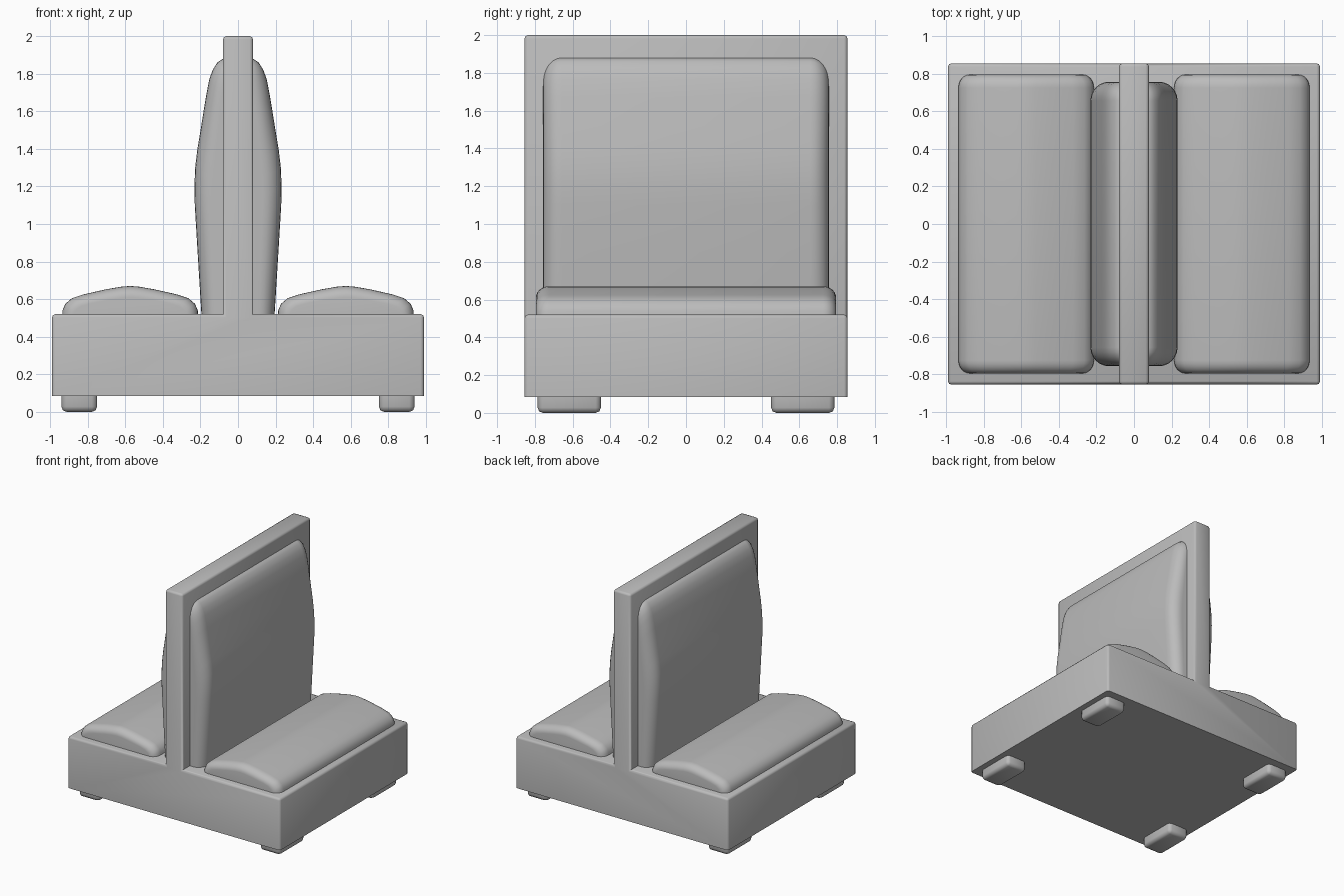
import bpy, bmesh, math
from mathutils import Vector

cube = bpy.data.objects.get("Cube")
if cube:
    bpy.data.objects.remove(cube, do_unlink=True)

GREY = (0.5, 0.5, 0.5, 1)
fabric = bpy.data.materials.new("plain grey")
fabric.use_nodes = True
fabric.diffuse_color = GREY
fabric.node_tree.nodes["Principled BSDF"].inputs["Base Color"].default_value = GREY


def finish(bm, name, angle):
    """Turn a bmesh into a smooth shaded object."""
    bmesh.ops.recalc_face_normals(bm, faces=bm.faces)
    mesh = bpy.data.meshes.new(name)
    bm.to_mesh(mesh)
    bm.free()
    mesh.materials.append(fabric)
    obj = bpy.data.objects.new(name, mesh)
    bpy.context.collection.objects.link(obj)
    bpy.ops.object.select_all(action='DESELECT')
    obj.select_set(True)
    bpy.context.view_layer.objects.active = obj
    bpy.ops.object.shade_smooth_by_angle(angle=math.radians(angle))
    return obj


def loft(bm, rings):
    """Join rings of points with quads and cap both ends."""
    loops = [[bm.verts.new(p) for p in ring] for ring in rings]
    n = len(loops[0])
    for a, b in zip(loops, loops[1:]):
        for i in range(n):
            j = (i + 1) % n
            bm.faces.new((a[i], a[j], b[j], b[i]))
    bm.faces.new(loops[0])
    bm.faces.new(loops[-1])


def cushion(name, profile, side, half_len, pivot, inset, end_r, steps=6):
    """Sweep an x-z profile along y, shrinking it towards pivot at the ends."""
    px, pz = pivot
    wide = max(abs(x - px) for x, z in profile)
    tall = max(abs(z - pz) for x, z in profile)
    ends = []
    for k in range(steps + 1):
        t = math.pi / 2 * k / steps
        sx = 1 - inset[0] * (1 - math.sin(t)) / wide
        sz = 1 - inset[1] * (1 - math.sin(t)) / tall
        y = half_len - end_r + end_r * math.cos(t)
        ends.append((y, sx, sz))

    def ring(y, sx, sz):
        return [(side * (px + (x - px) * sx), y, pz + (z - pz) * sz)
                for x, z in profile]

    rings = [ring(*e) for e in ends]
    rings += [ring(-y, sx, sz) for y, sx, sz in reversed(ends)]
    bm = bmesh.new()
    loft(bm, rings)
    return finish(bm, name, 50)


# Base and divider: one upside-down T, with every outer edge but the bottom bevelled
W, D, T = 0.99, 0.855, 0.08
half = [(W, 0.085), (W, 0.52), (T, 0.52), (T, 2.0)]
outline = half + [(-x, z) for x, z in reversed(half)]
bm = bmesh.new()
loft(bm, [[(x, y, z) for x, z in outline] for y in (-D, D)])
bmesh.ops.recalc_face_normals(bm, faces=bm.faces)


def bevelled(edge):
    a, b = (v.co for v in edge.verts)
    bottom = max(a.z, b.z) < 0.1
    inner = abs(a.x) < 0.1 and abs(b.x) < 0.1 and max(a.z, b.z) < 0.6
    return not (bottom or inner)


bmesh.ops.bevel(bm, geom=[e for e in bm.edges if bevelled(e)], offset=0.018,
                segments=2, profile=0.5, affect='EDGES', clamp_overlap=True)
finish(bm, "base_and_divider", 50)

# Cushion profiles on the +x side
seat_half = [(0.362, 0.47), (0.36, 0.54), (0.345, 0.575), (0.31, 0.605),
             (0.25, 0.625), (0.13, 0.652), (0.05, 0.666)]
seat_mid = 0.574
seat = ([(seat_mid + x, z) for x, z in seat_half] + [(seat_mid, 0.67)]
        + [(seat_mid - x, z) for x, z in reversed(seat_half)])
back = [(0.0, 0.47), (0.19, 0.47), (0.196, 0.54), (0.215, 0.85), (0.23, 1.1),
        (0.232, 1.2), (0.228, 1.3), (0.216, 1.4), (0.196, 1.52), (0.172, 1.67),
        (0.153, 1.77), (0.135, 1.82), (0.11, 1.86), (0.08, 1.88), (0.0, 1.88)]

for label, side in (("left", 1), ("right", -1)):
    cushion(label + "_seat_cushion", seat, side, 0.795,
            (seat_mid, 0.47), (0.06, 0.06), 0.07)
    cushion(label + "_back_cushion", back, side, 0.757,
            (0.0, 0.47), (0.1, 0.11), 0.1)
    # Feet with chamfered lower edges
    for end, s in (("front", -1), ("back", 1)):
        bm = bmesh.new()
        bmesh.ops.create_cube(bm, size=1)
        for v in bm.verts:
            v.co = Vector((side * 0.845 + v.co.x * 0.19,
                           s * 0.618 + v.co.y * 0.335,
                           0.05 + v.co.z * 0.1))
        edges = [e for e in bm.edges if min(v.co.z for v in e.verts) < 0.05]
        bmesh.ops.bevel(bm, geom=edges, offset=0.028, segments=2,
                        profile=0.5, affect='EDGES')
        finish(bm, f"{end}_{label}_foot", 50)
